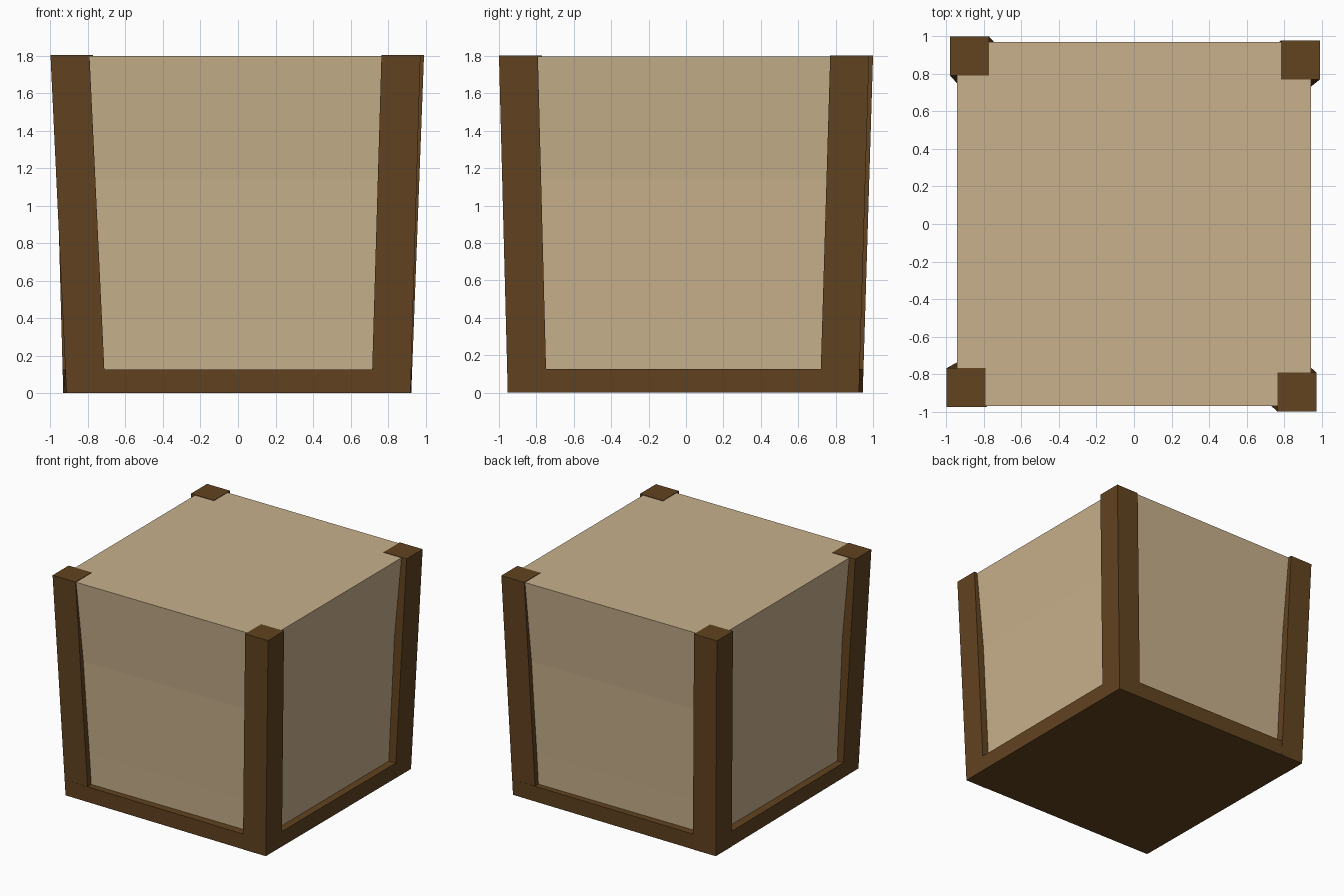
import bpy

if "Cube" in bpy.data.objects:
    bpy.data.objects.remove(bpy.data.objects["Cube"])


def material(name, rgb):
    m = bpy.data.materials.new(name)
    m.diffuse_color = (*rgb, 1)
    m.use_nodes = True
    m.node_tree.nodes["Principled BSDF"].inputs["Base Color"].default_value = m.diffuse_color
    return m


pale = material("pale wood", (0.578, 0.440, 0.262))
brown = material("dark brown wood", (0.122, 0.056, 0.0144))


def loft(name, rings, mat):
    """Closed solid through a stack of four-sided rings, bottom to top."""
    verts = [v for r in rings for v in r]
    faces = [(3, 2, 1, 0)]
    for k in range(len(rings) - 1):
        a = 4 * k
        for i in range(4):
            j = (i + 1) % 4
            faces.append((a + i, a + j, a + 4 + j, a + 4 + i))
    n = len(verts)
    faces.append((n - 4, n - 3, n - 2, n - 1))
    me = bpy.data.meshes.new(name)
    me.from_pydata(verts, [], faces)
    me.materials.append(mat)
    ob = bpy.data.objects.new(name, me)
    bpy.context.collection.objects.link(ob)
    return ob


def square(cx, cy, h, z):
    """Square ring placed by its outer corner, extending inward by h."""
    x0, x1 = sorted((cx, cx - h if cx > 0 else cx + h))
    y0, y1 = sorted((cy, cy - h if cy > 0 else cy + h))
    return [(x0, y0, z), (x1, y0, z), (x1, y1, z), (x0, y1, z)]


# Corner posts: outer corner at the bottom and at the top
POST = 0.208
TOP = 1.802
posts = {
    "front_left_post": ((-0.915, -0.93), (-1.0, -0.977)),
    "front_right_post": ((0.92, -0.953), (0.973, -1.0)),
    "back_right_post": ((0.924, 0.925), (0.992, 0.979)),
    "back_left_post": ((-0.932, 0.945), (-0.981, 1.0)),
}
for name, (low, high) in posts.items():
    loft(name, [square(*low, POST, 0), square(*high, POST, TOP)], brown)

# Base slab joining the feet of the posts, following their slope
BASE = 0.127


def base_ring(z):
    t = z / TOP
    return [(a[0] + (b[0] - a[0]) * t, a[1] + (b[1] - a[1]) * t, z)
            for a, b in posts.values()]


loft("base_slab", [base_ring(0), base_ring(BASE)], brown)

# Pale body between the posts, flaring towards the top
profile = [(0.1, 0.865, 0.885), (0.38, 0.872, 0.892), (0.78, 0.885, 0.908),
           (1.14, 0.895, 0.92), (1.798, 0.945, 0.97)]
loft("panel_body",
     [[(-x, -y, z), (x, -y, z), (x, y, z), (-x, y, z)] for z, x, y in profile],
     pale)
